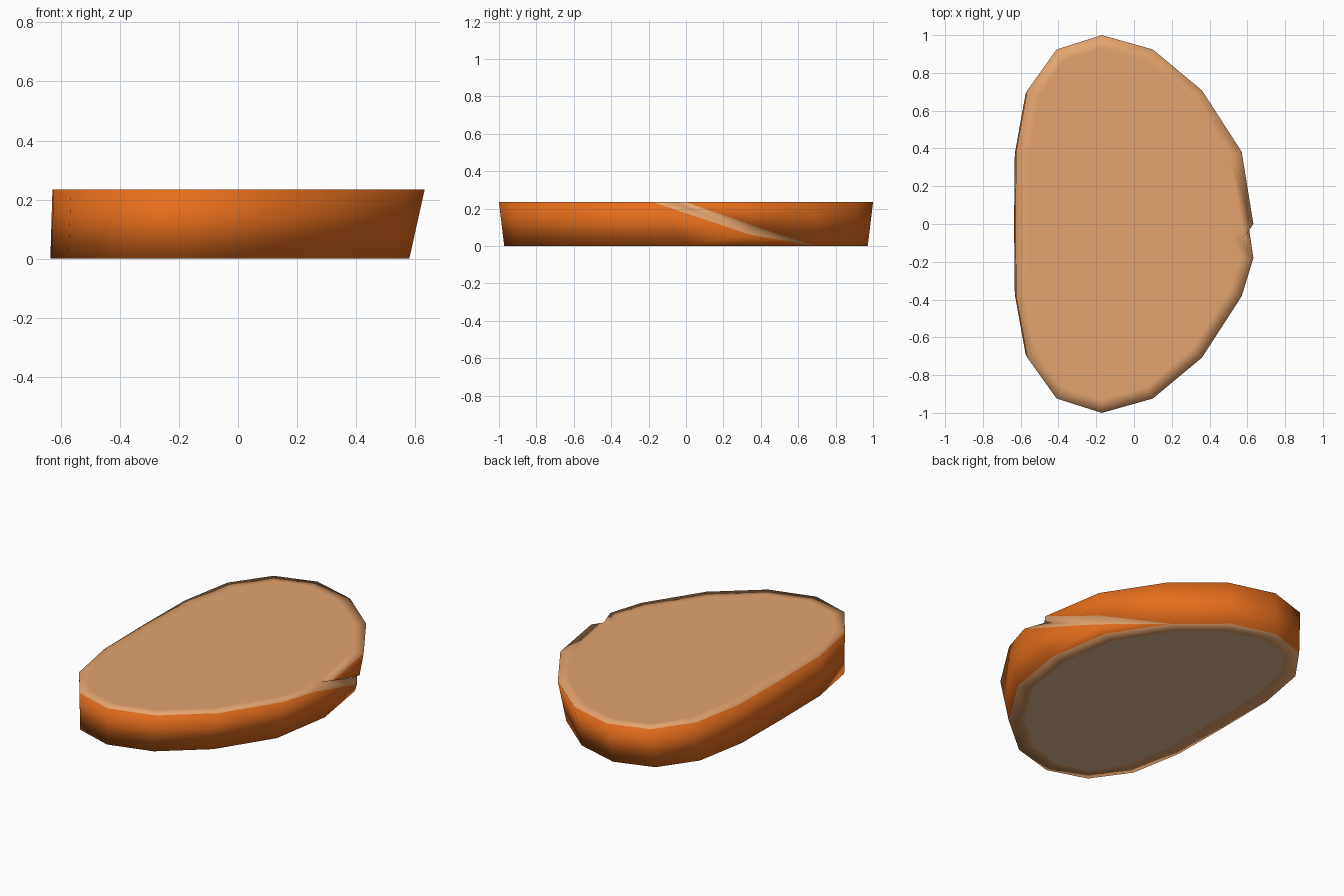
import bpy, bmesh, math

if "Cube" in bpy.data.objects:
    bpy.data.objects.remove(bpy.data.objects["Cube"])


def material(name, rgb):
    m = bpy.data.materials.new(name)
    m.diffuse_color = (*rgb, 1)
    m.use_nodes = True
    m.node_tree.nodes["Principled BSDF"].inputs["Base Color"].default_value = m.diffuse_color
    return m


H = 0.235
# x of the outline for y = cos(k * 22.5 degrees), down the right and the left side
right_x = [-0.17, 0.10, 0.36, 0.57, 0.632, 0.57, 0.36, 0.10]
left_x = [-0.17, -0.41, -0.565, -0.624, -0.628, -0.624, -0.565, -0.41]
outline = [(x, math.cos(k * math.pi / 8)) for k, x in enumerate(right_x)]
outline += [(x, -math.cos(k * math.pi / 8)) for k, x in enumerate(left_x)]

bm = bmesh.new()
top = [bm.verts.new((x, y, H)) for x, y in outline]
# the bottom is a little smaller, mostly on the right
low = [bm.verts.new((-0.635 + (x + 0.628) * 0.964, y * 0.972, 0)) for x, y in outline]

# groove: upper lip, inner line and ledge, running out at the bottom ring
lip, end = top[4], low[2]
inner = bm.verts.new((0.59, -0.06, H))
ledge = bm.verts.new((0.632, -0.18, H))
lip2 = bm.verts.new((0.552, 0.37, 0.105))
inner2 = bm.verts.new((0.525, 0.335, 0.09))
ledge2 = bm.verts.new((0.555, 0.34, 0.062))

# plain side
for k in range(16):
    if k not in (2, 3, 4):
        j = (k + 1) % 16
        bm.faces.new((top[k], top[j], low[j], low[k]))
# side above and below the groove
for f in ((top[2], top[3], lip2, end), (top[3], lip, lip2),
          (ledge, top[5], low[5], low[4]), (ledge, low[4], ledge2),
          (ledge2, low[4], low[3]), (ledge2, low[3], end)):
    bm.faces.new(f)
# groove walls
groove = [bm.faces.new(f) for f in ((lip, inner, inner2, lip2), (lip2, inner2, end),
                                    (inner, ledge, ledge2, inner2), (inner2, ledge2, end))]
# caps, inset so that only the rim shades round
top_cap = bm.faces.new(top[:5] + [inner, ledge] + top[5:])
base = bm.faces.new(low)
for f in groove:
    f.material_index = 1
bmesh.ops.recalc_face_normals(bm, faces=bm.faces[:])
bmesh.ops.inset_individual(bm, faces=[top_cap], thickness=0.07)
bmesh.ops.inset_individual(bm, faces=[base], thickness=0.085)
for f in bm.faces:
    f.smooth = True
    if all(v.co.z > H - 0.001 for v in f.verts) or all(v.co.z < 0.001 for v in f.verts):
        f.material_index = 1
base.material_index = 2

mesh = bpy.data.meshes.new("slab")
bm.to_mesh(mesh)
bm.free()
mesh.materials.append(material("orange rind", (0.78, 0.155, 0.012)))
mesh.materials.append(material("tan core", (0.78, 0.37, 0.155)))
mesh.materials.append(material("beige base", (0.75, 0.49, 0.31)))
bpy.context.collection.objects.link(bpy.data.objects.new("slab", mesh))
